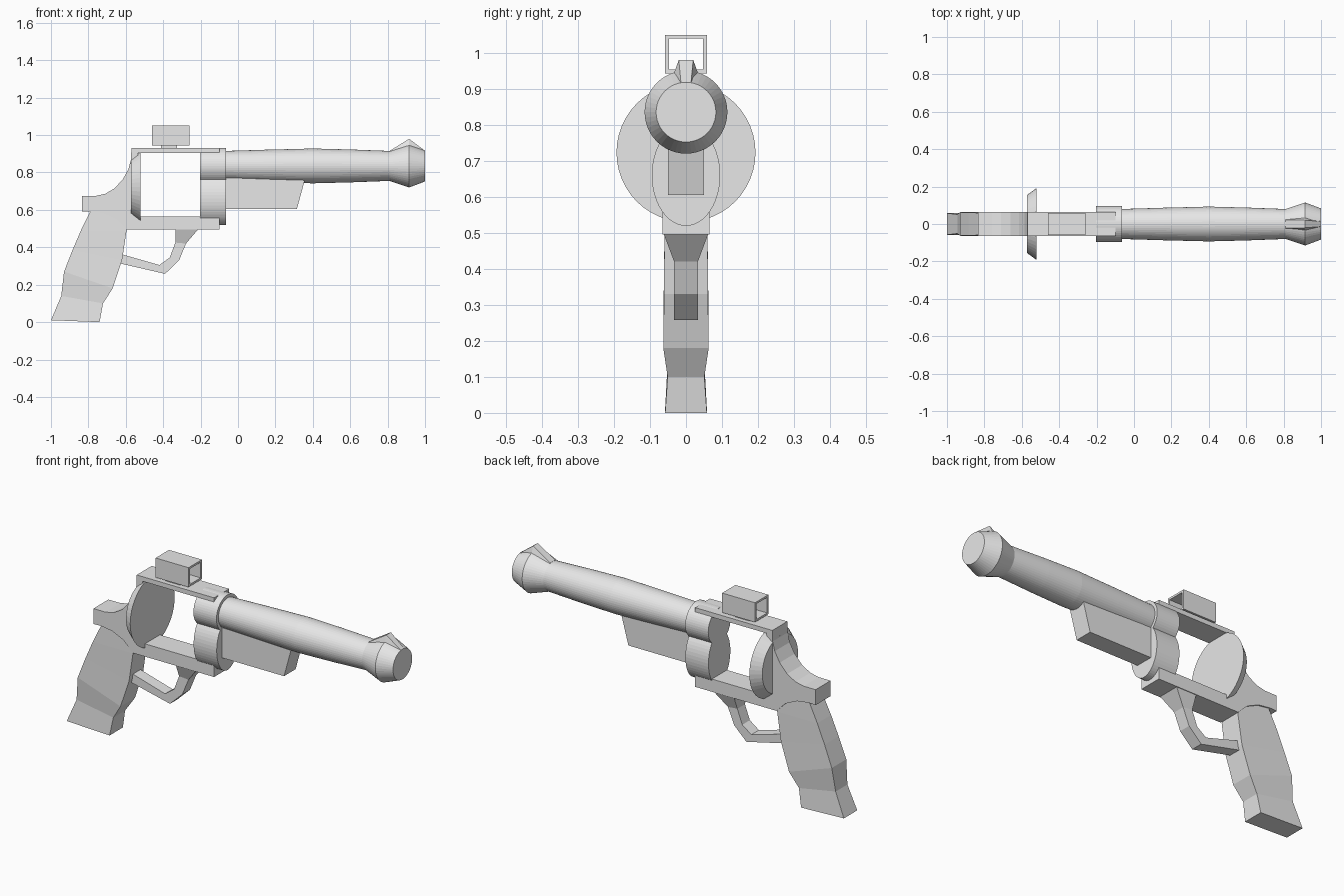
import bpy, bmesh, math

if "Cube" in bpy.data.objects:
    bpy.data.objects.remove(bpy.data.objects["Cube"], do_unlink=True)

GREY = (0.8, 0.8, 0.8, 1.0)
metal = bpy.data.materials.new("plain grey")
metal.use_nodes = True
metal.diffuse_color = GREY
metal.node_tree.nodes["Principled BSDF"].inputs["Base Color"].default_value = GREY


def finish(name, bm):
    bmesh.ops.recalc_face_normals(bm, faces=bm.faces)
    mesh = bpy.data.meshes.new(name)
    bm.to_mesh(mesh)
    bm.free()
    mesh.materials.append(metal)
    obj = bpy.data.objects.new(name, mesh)
    bpy.context.collection.objects.link(obj)
    return obj


def loft(name, rings):
    """Skin a row of equal closed rings and cap both ends."""
    bm = bmesh.new()
    rows = [[bm.verts.new(p) for p in ring] for ring in rings]
    n = len(rows[0])
    for a, b in zip(rows, rows[1:]):
        for i in range(n):
            j = (i + 1) % n
            bm.faces.new((a[i], a[j], b[j], b[i]))
    bm.faces.new(rows[0])
    bm.faces.new(rows[-1])
    return finish(name, bm)


def lathe(name, profile, z, stretch=1.0, sides=48):
    """Round part along x from (x, radius) pairs."""
    angles = [2 * math.pi * i / sides for i in range(sides)]
    return loft(name, [[(x, r * math.cos(a), z + r * stretch * math.sin(a))
                        for a in angles] for x, r in profile])


def plate(name, outline, half):
    """Side outline in x and z, given thickness in y."""
    return loft(name, [[(x, y, z) for x, z in outline] for y in (-half, half)])


def strip(name, sections):
    """Bar whose sections are (edge point, opposite edge point, half width)."""
    return loft(name, [[(a[0], -h, a[1]), (b[0], -h, b[1]),
                        (b[0], h, b[1]), (a[0], h, a[1])] for a, b, h in sections])


# Open frame with top strap, bottom strap and rear hump
plate("frame", [
    (-0.1, 0.93), (-0.57, 0.93), (-0.572, 0.87), (-0.585, 0.82), (-0.615, 0.765),
    (-0.66, 0.715), (-0.71, 0.686), (-0.76, 0.675), (-0.833, 0.675), (-0.833, 0.59),
    (-0.79, 0.592), (-0.72, 0.582), (-0.65, 0.55), (-0.595, 0.495),
    (-0.1, 0.495), (-0.1, 0.565), (-0.535, 0.565), (-0.535, 0.905), (-0.1, 0.905),
], 0.065)

# Round shield at the rear of the window
lathe("rear_shield", [(-0.572, 0.155), (-0.52, 0.193)], 0.723)

# Two overlapping rounds that hold the barrel
lathe("barrel_collar", [(-0.203, 0.097), (-0.063, 0.097)], 0.835)
lathe("lower_collar", [(-0.203, 0.095), (-0.063, 0.095)], 0.66, stretch=1.48)

# Barrel with flared muzzle
lathe("barrel", [(-0.07, 0.08), (0.16, 0.087), (0.4, 0.093), (0.6, 0.088), (0.81, 0.08),
                 (0.915, 0.115), (1.0, 0.083)], 0.835)

# Lug below the barrel
plate("under_lug", [(-0.07, 0.605), (0.315, 0.605), (0.36, 0.77), (-0.07, 0.77)], 0.05)

# Ridge on top of the muzzle
loft("front_sight", [[(x, -low, z0), (x, -top, z1), (x, top, z1), (x, low, z0)]
                     for x, low, z0, top, z1 in (
                         (0.81, 0.032, 0.88, 0.022, 0.915),
                         (0.915, 0.042, 0.92, 0.02, 0.98),
                         (0.999, 0.02, 0.88, 0.014, 0.917))])

# Grip
strip("grip", [
    ((-1.0, 0.01), (-0.74, 0.0), 0.058),
    ((-0.945, 0.14), (-0.722, 0.1), 0.051),
    ((-0.93, 0.27), (-0.67, 0.18), 0.063),
    ((-0.885, 0.385), (-0.62, 0.33), 0.061),
    ((-0.84, 0.49), (-0.596, 0.49), 0.06),
    ((-0.79, 0.592), (-0.61, 0.6), 0.058),
])

# Angular guard under the frame
strip("trigger_guard", [
    ((-0.21, 0.5), (-0.335, 0.5), 0.063),
    ((-0.278, 0.42), (-0.335, 0.425), 0.033),
    ((-0.315, 0.33), (-0.365, 0.345), 0.033),
    ((-0.39, 0.258), (-0.42, 0.305), 0.033),
    ((-0.65, 0.318), (-0.64, 0.368), 0.033),
])

# Hollow square sight and its foot
bm = bmesh.new()
loops = []
for x in (-0.46, -0.26):
    for wall in (0.0, 0.011):
        h, lo, hi = 0.058 - wall, 0.943 + wall, 1.05 - wall
        loops.append([bm.verts.new(p) for p in
                      ((x, -h, lo), (x, h, lo), (x, h, hi), (x, -h, hi))])
for a, b in ((0, 1), (1, 3), (3, 2), (2, 0)):
    for i in range(4):
        j = (i + 1) % 4
        bm.faces.new((loops[a][i], loops[a][j], loops[b][j], loops[b][i]))
finish("box_sight", bm)
plate("sight_foot", [(-0.412, 0.925), (-0.325, 0.925), (-0.325, 0.945), (-0.412, 0.945)], 0.04)
